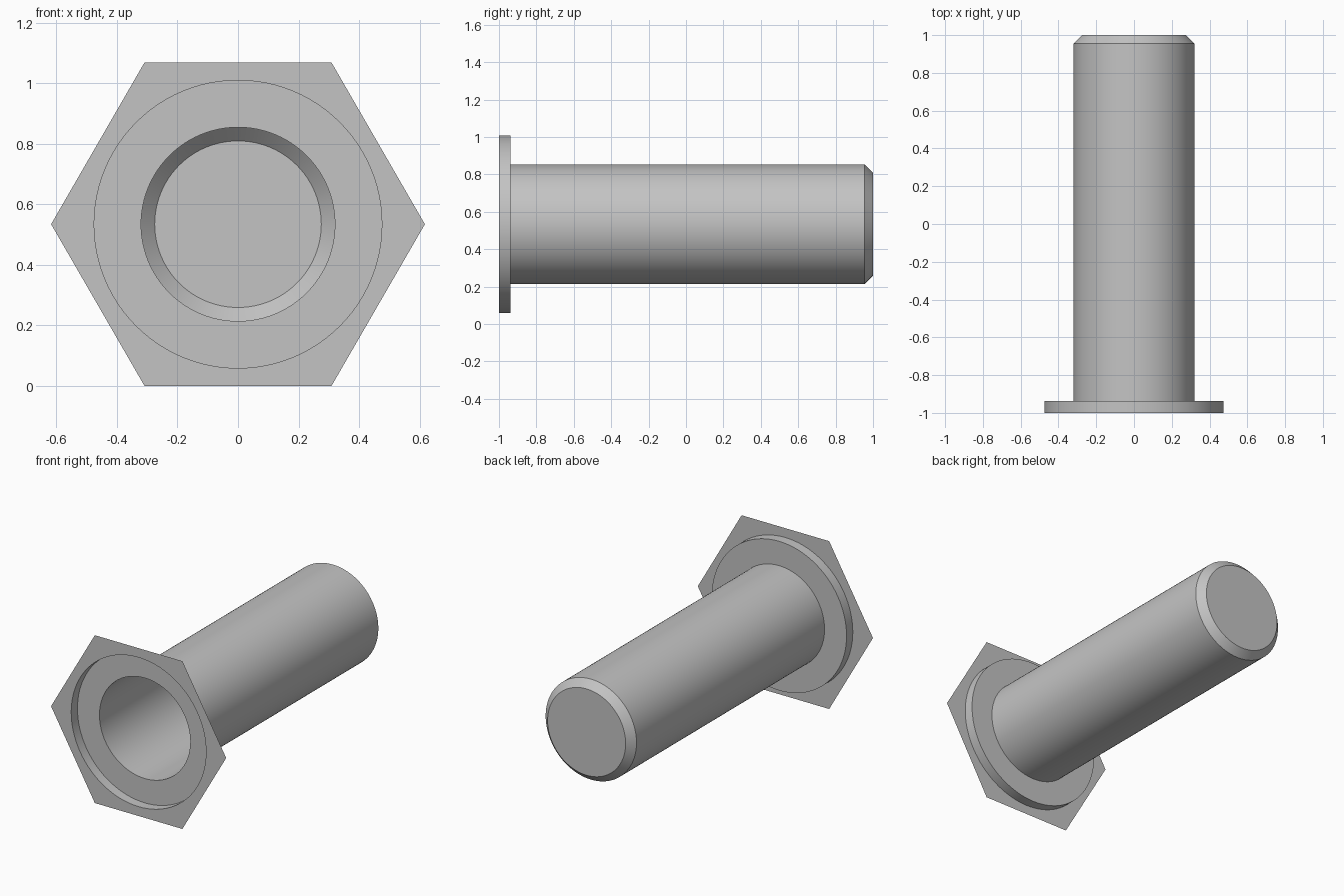
import bpy
import bmesh
import math

cube = bpy.data.objects.get("Cube")
if cube:
    bpy.data.objects.remove(cube, do_unlink=True)

SEGMENTS = 96
HEX_RADIUS = 0.617
APOTHEM = HEX_RADIUS * math.cos(math.pi / 6)
AXIS_Z = APOTHEM          # the hexagon rests on z = 0
RIM_RADIUS, BARREL_RADIUS, TIP_RADIUS = 0.475, 0.32, 0.275
FRONT, STEP, CHAMFER, BACK = -1.0, -0.937, 0.955, 1.0

grey = bpy.data.materials.new("plain grey")
grey.use_nodes = True
colour = (0.55, 0.55, 0.55, 1.0)
grey.diffuse_color = colour
grey.node_tree.nodes["Principled BSDF"].inputs["Base Color"].default_value = colour


def circle(radius):
    return lambda angle: radius


def hexagon(angle):
    """Distance from the axis to the hexagon's edge."""
    return APOTHEM / math.cos(angle % (math.pi / 3) - math.pi / 6)


def sheet(name, sections, capped=False):
    """Join (outline, y) sections along the y axis into an open thin sheet."""
    bm = bmesh.new()
    rings = []
    for outline, y in sections:
        ring = []
        for i in range(SEGMENTS):
            a = math.tau * i / SEGMENTS
            r = outline(a)
            ring.append(bm.verts.new((r * math.cos(a), y, AXIS_Z + r * math.sin(a))))
        rings.append(ring)
    for low, high in zip(rings, rings[1:]):
        for i in range(SEGMENTS):
            j = (i + 1) % SEGMENTS
            bm.faces.new((low[i], high[i], high[j], low[j]))
    if capped:
        bm.faces.new(rings[-1][::-1])
    mesh = bpy.data.meshes.new(name)
    bm.to_mesh(mesh)
    bm.free()
    mesh.materials.append(grey)
    obj = bpy.data.objects.new(name, mesh)
    bpy.context.collection.objects.link(obj)
    bpy.ops.object.select_all(action="DESELECT")
    obj.select_set(True)
    bpy.context.view_layer.objects.active = obj
    bpy.ops.object.shade_smooth_by_angle(angle=math.radians(30))
    return obj


# Flat hexagonal plate with a round opening
sheet("hex_plate", [(hexagon, FRONT), (circle(RIM_RADIUS), FRONT)])

# Shallow round recess behind the plate
sheet("recess_collar", [(circle(RIM_RADIUS), FRONT), (circle(RIM_RADIUS), STEP),
                        (circle(BARREL_RADIUS), STEP)])

# Hollow barrel, chamfered and closed at the back
sheet("barrel", [(circle(BARREL_RADIUS), STEP), (circle(BARREL_RADIUS), CHAMFER),
                 (circle(TIP_RADIUS), BACK)], capped=True)
